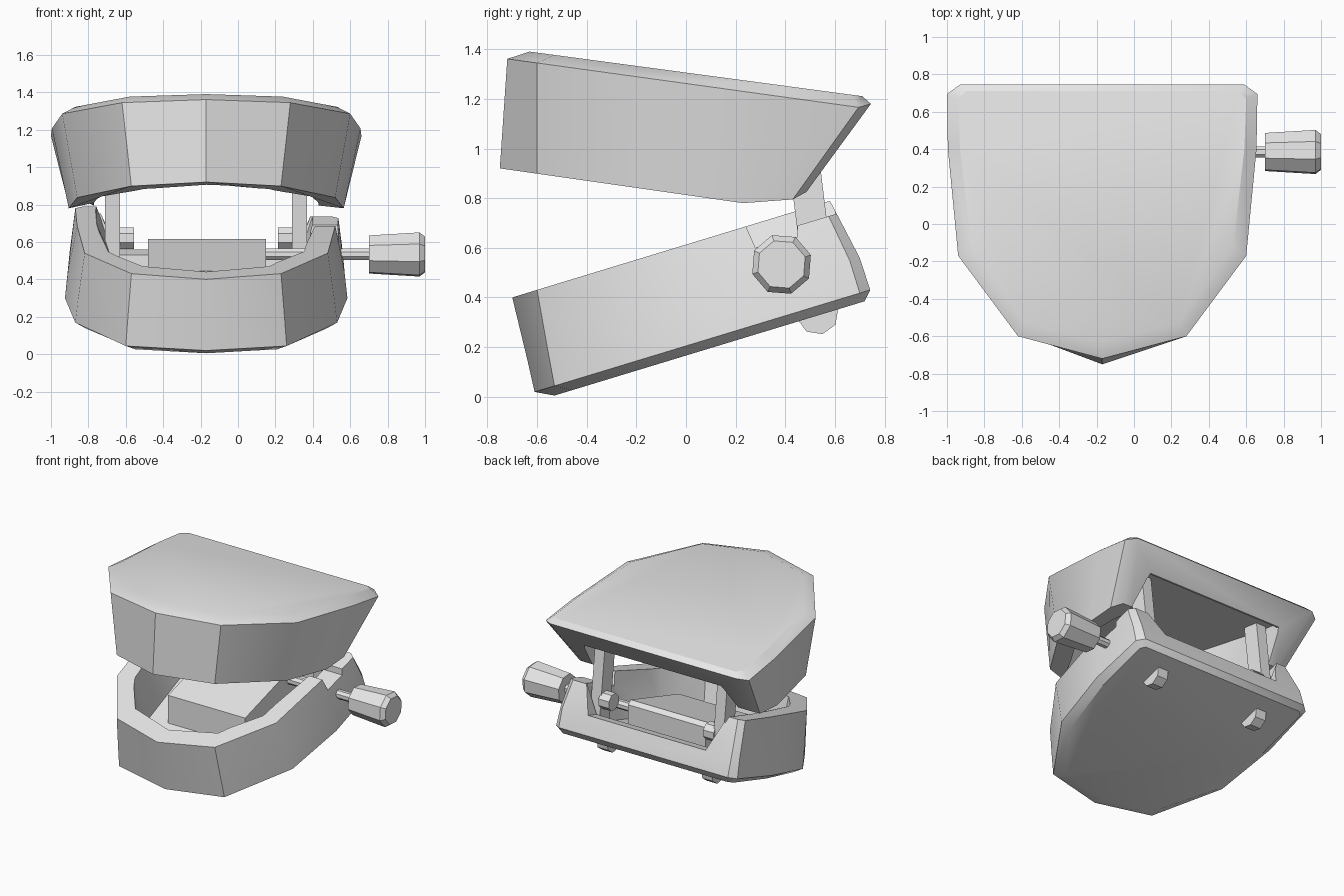
import bpy, bmesh, math
from mathutils import Matrix, Vector

cube = bpy.data.objects.get("Cube")
if cube:
    bpy.data.objects.remove(cube, do_unlink=True)

CX = -0.17            # middle plane of the jaws
UP, LOW = -0.138, 0.304   # slopes of the two jaws

grey = bpy.data.materials.new("light grey")
grey.diffuse_color = (0.8, 0.8, 0.8, 1)
grey.use_nodes = True
grey.node_tree.nodes["Principled BSDF"].inputs["Base Color"].default_value = (0.8, 0.8, 0.8, 1)


def finish(bm, name):
    bmesh.ops.recalc_face_normals(bm, faces=bm.faces)
    me = bpy.data.meshes.new(name)
    bm.to_mesh(me)
    bm.free()
    me.materials.append(grey)
    ob = bpy.data.objects.new(name, me)
    bpy.context.collection.objects.link(ob)
    return ob


def skin(name, rings):
    """Closed solid through rings with equal point counts."""
    bm = bmesh.new()
    loops = [[bm.verts.new(p) for p in r] for r in rings]
    n = len(loops[0])
    for a, b in zip(loops, loops[1:]):
        for i in range(n):
            j = (i + 1) % n
            bm.faces.new((a[i], a[j], b[j], b[i]))
    bm.faces.new(loops[0])
    bm.faces.new(loops[-1])
    return finish(bm, name)


def ring(half, level, slope):
    """Mirrored outline of (half width, y[, z]) points on a sloping plane."""
    pts = [(p[0], p[1], p[2] if len(p) > 2 else level + slope * p[1]) for p in half]
    other = [(-x, y, z) for x, y, z in reversed(pts) if x > 0]
    return [(CX + x, y, z) for x, y, z in pts + other]


def smooth(ob, angle=32):
    bpy.ops.object.select_all(action='DESELECT')
    ob.select_set(True)
    bpy.context.view_layer.objects.active = ob
    bpy.ops.object.shade_smooth_by_angle(angle=math.radians(angle))


def cut(ob, cutters):
    bpy.context.view_layer.objects.active = ob
    for c in cutters:
        c.hide_render = True
        mod = ob.modifiers.new("cut", 'BOOLEAN')
        mod.operation, mod.solver, mod.object = 'DIFFERENCE', 'EXACT', c
        bpy.ops.object.modifier_apply(modifier=mod.name)
        bpy.data.objects.remove(c, do_unlink=True)


def lathe_x(name, stations, y, z, sides=8, turn=0.5):
    """Faceted turned part along x from (x, radius) stations."""
    rings = []
    for x, r in stations:
        angs = [(k + turn) * math.tau / sides for k in range(sides)]
        rings.append([(x, y + r * math.cos(a), z + r * math.sin(a)) for a in angs])
    ob = skin(name, rings)
    smooth(ob, 30)
    return ob


def prism_x(name, profile, x0, x1):
    return skin(name, [[(x, y, z) for y, z in profile] for x in (x0, x1)])


# Upper jaw: bevelled roof, tapering walls, hollow and open at the back
upper = skin("upper_jaw", [
    ring([(0.73, 0.71), (0.77, 0.67), (0.76, 0.40), (0.70, -0.12), (0.41, -0.53), (0, -0.63)], 1.306, -0.134),
    ring([(0.76, 0.745, 1.18), (0.83, 0.695), (0.825, 0.40), (0.77, -0.17), (0.45, -0.60), (0, -0.72)], 1.262, UP),
    ring([(0.67, 0.485, 0.825), (0.735, 0.43, 0.795), (0.735, 0.23), (0.69, -0.17), (0.40, -0.60), (0, -0.75)], 0.813, -0.143),
])
cut(upper, [
    skin("upper_cavity", [
        ring([(0.56, 0.62), (0.56, 0.40), (0.52, -0.10), (0.32, -0.44), (0, -0.55)], 1.15, UP),
        ring([(0.63, 0.62), (0.63, 0.23), (0.59, -0.14), (0.34, -0.52), (0, -0.65)], 0.65, UP)]),
    skin("upper_gap", [
        ring([(0.56, 1.0), (0.56, 0.3)], 1.12, UP),
        ring([(0.63, 1.0), (0.63, 0.3)], 0.55, UP)]),
])
smooth(upper)

# Lower jaw: bevelled base, low sill at the back between two posts
lower = skin("lower_jaw", [
    ring([(0.67, 0.72), (0.70, 0.69), (0.70, 0.31), (0.64, -0.10), (0.38, -0.46), (0, -0.53)], 0.166, LOW),
    ring([(0.69, 0.742), (0.74, 0.70), (0.755, 0.31), (0.70, -0.12), (0.43, -0.53), (0, -0.61)], 0.205, LOW),
    ring([(0.69, 0.70), (0.73, 0.66), (0.74, 0.29), (0.685, -0.16), (0.42, -0.555), (0, -0.64)], 0.347, LOW),
    ring([(0.66, 0.58), (0.70, 0.55), (0.69, 0.24), (0.65, -0.24), (0.40, -0.60), (0, -0.70)], 0.613, LOW),
])
cut(lower, [
    skin("lower_cavity", [
        ring([(0.48, 0.60), (0.50, 0.30), (0.46, -0.14), (0.31, -0.40), (0, -0.49)], 0.28, LOW),
        ring([(0.63, 0.60), (0.62, 0.25), (0.55, -0.24), (0.35, -0.50), (0, -0.60)], 0.75, LOW)]),
    skin("lower_gap", [
        ring([(0.48, 1.0), (0.48, 0.3)], 0.347, LOW),
        ring([(0.63, 1.0), (0.63, 0.3)], 0.75, LOW)]),
    # Notch for the key shaft, on the left wall only
    prism_x("key_notch", [(0.24, 0.689), (0.28, 0.60), (0.45, 0.645), (0.45, 0.69),
                          (0.60, 0.735), (0.75, 0.78), (0.75, 1.0), (0.15, 1.0)], 0.25, 0.9),
])
smooth(lower)

# Motor block lying on the sloping floor
prism_x("motor_block", [(y, a + LOW * y) for y, a in
                        ((-0.13, 0.27), (0.46, 0.27), (0.46, 0.45), (0.43, 0.485), (-0.13, 0.485))], -0.48, 0.15)

# Winding key
lathe_x("key_shaft", [(0.10, 0.033), (0.72, 0.033)], 0.385, 0.535)
lathe_x("key_knob", [(0.70, 0.107), (0.97, 0.124), (1.0, 0.10)], 0.385, 0.533, turn=0.4)

# Hinge struts with their bolts and lower pivots
for side, s in (("right", -1), ("left", 1)):
    x0, x1 = sorted((CX + s * 0.46, CX + s * 0.54))
    prism_x(side + "_strut", [(0.49, 0.34), (0.61, 0.36), (0.515, 1.14), (0.39, 1.14)], x0, x1)
    b0, b1 = sorted((CX + s * 0.385, CX + s * 0.47))
    lathe_x(side + "_bolt", [(b0, 0.063), (b1, 0.063)], 0.535, 0.62)
    lathe_x(side + "_pivot", [(b0, 0.085), (b1, 0.085)], 0.53, 0.335, turn=0.3)
